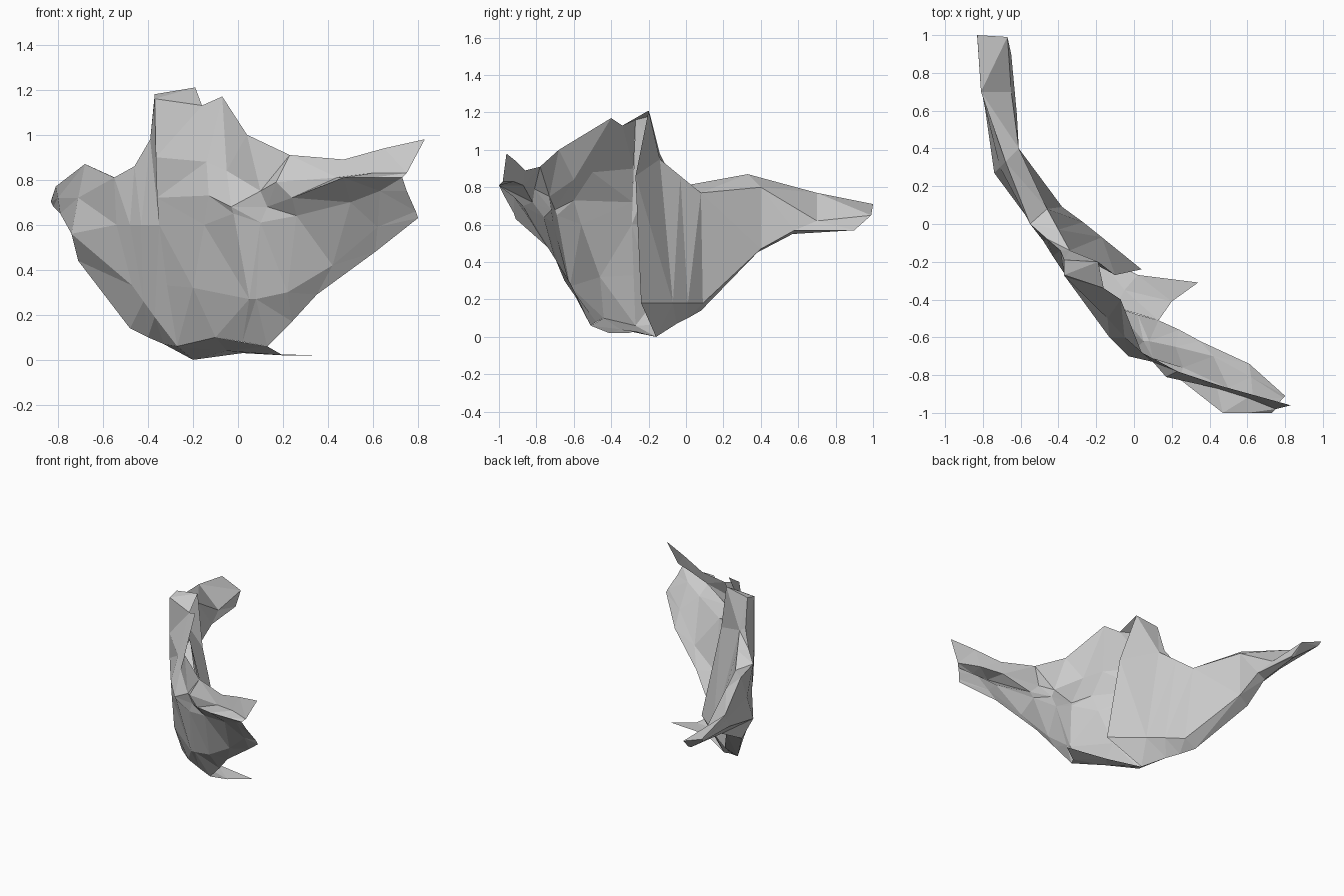
import bpy, bmesh


def sheet(name, rows, wrap=False, cap=False, skip=()):
    """Skin a grid of faceted panels between neighbouring sections."""
    bm = bmesh.new()
    grid = [[bm.verts.new(p) for p in row] for row in rows]
    n = len(grid[0])
    for i in range(len(grid) - 1):
        for j in range(n if wrap else n - 1):
            if (i, j) in skip:
                continue
            k = (j + 1) % n
            bm.faces.new((grid[i][j], grid[i + 1][j], grid[i + 1][k], grid[i][k]))
    if cap:
        bm.faces.new(grid[0])
    bmesh.ops.triangulate(bm, faces=bm.faces[:], quad_method='SHORT_EDGE')
    bmesh.ops.remove_doubles(bm, verts=bm.verts[:], dist=0.0005)
    bmesh.ops.recalc_face_normals(bm, faces=bm.faces[:])
    mesh = bpy.data.meshes.new(name)
    bm.to_mesh(mesh)
    bm.free()
    obj = bpy.data.objects.new(name, mesh)
    bpy.context.collection.objects.link(obj)
    return obj


# Hollow tapering wing: top, upper side, lower side, outer base, inner base, inner top
peak = (-.37, -.27, 1.16)
toe = (-.27, -.27, .06)
wing = [
    [(-.83, 1, .71), (-.83, .99, .70), (-.82, .98, .68), (-.67, .9, .57), (-.65, .9, .57), (-.67, .99, .65)],
    [(-.81, .7, .77), (-.80, .67, .72), (-.79, .62, .65), (-.69, .57, .55), (-.62, .58, .57), (-.65, .7, .62)],
    [(-.68, .33, .87), (-.71, .30, .72), (-.74, .27, .56), (-.71, .36, .44), (-.61, .4, .47), (-.61, .4, .80)],
    [(-.55, 0, .81), (-.54, 0, .60), (-.47, -.05, .33), (-.48, .08, .14), (-.38, .09, .18), (-.46, .08, .77)],
    [(-.46, -.08, .86), (-.48, -.09, .60), (-.42, -.11, .26), (-.40, .01, .10), (-.27, .01, .18), (-.40, -.03, .86)],
    [(-.39, -.14, .98), (-.43, -.17, .60), (-.37, -.17, .19), (-.33, -.05, .07), (-.17, -.07, .18), (-.34, -.14, .95)],
    [peak, (-.35, -.29, .60), toe, (-.20, -.16, 0), (.04, -.24, .18), (-.10, -.27, .86)],
]
sheet("left_wing", wing, wrap=True, cap=True, skip={(5, 5)})

# Single-layer front plate: top, shelf, ledge, under-ledge, belly, base
seam = [peak, (-.365, -.28, .90), (-.36, -.285, .72), (-.35, -.29, .60), (-.315, -.28, .33), toe]
plate = [
    [(-.16, -.34, 1.13), (-.14, -.50, .88), (-.13, -.60, .73), (-.15, -.56, .60), (-.20, -.46, .32), (-.10, -.44, .10)],
    [(-.07, -.40, 1.17), (-.05, -.60, .84), (-.03, -.70, .68), (-.02, -.69, .65), (.05, -.62, .27), (.02, -.48, .08)],
    [(.04, -.68, 1.0), (.10, -.73, .75), (.13, -.72, .68), (.10, -.71, .61), (.08, -.62, .27), (.13, -.51, .06)],
    [(.23, -.78, .91), (.17, -.81, .79), (.24, -.82, .72), (.26, -.76, .64), (.22, -.65, .30), (.24, -.56, .17)],
    [(.47, -.86, .89), (.44, -.87, .81), (.47, -1, .81), (.50, -.87, .70), (.42, -.70, .42), (.35, -.62, .29)],
    [(.65, -.91, .94), (.60, -.92, .83), (.60, -1, .81), (.63, -.92, .75), (.62, -.81, .59), (.61, -.74, .48)],
    [(.83, -.96, .98), (.75, -.98, .83), (.73, -1, .81), (.75, -.97, .75), (.79, -.92, .66), (.80, -.91, .63)],
]
sheet("front_plate", [seam] + plate)

# Raised crest behind the peak
crest_a, crest_b = (-.37, -.19, 1.18), (-.19, -.20, 1.21)
back_out, back_in = wing[5][0], wing[5][5]
sheet("crest", [
    [peak, plate[0][0]],
    [crest_a, crest_b],
    [back_out, back_in],
])
sheet("crest_side", [[crest_b, back_in], [crest_b, wing[6][5]]])
sheet("crest_end", [[peak, crest_a], [peak, back_out]])

# Small flange turned in along the base
sheet("base_flange", [
    [toe, (-.10, -.44, .10), (.13, -.51, .06)],
    [(-.20, -.16, 0), (-.05, -.35, .04), (.20, -.41, .02)],
    [(-.20, -.16, 0), (.02, -.27, .03), (.34, -.31, .02)],
])
